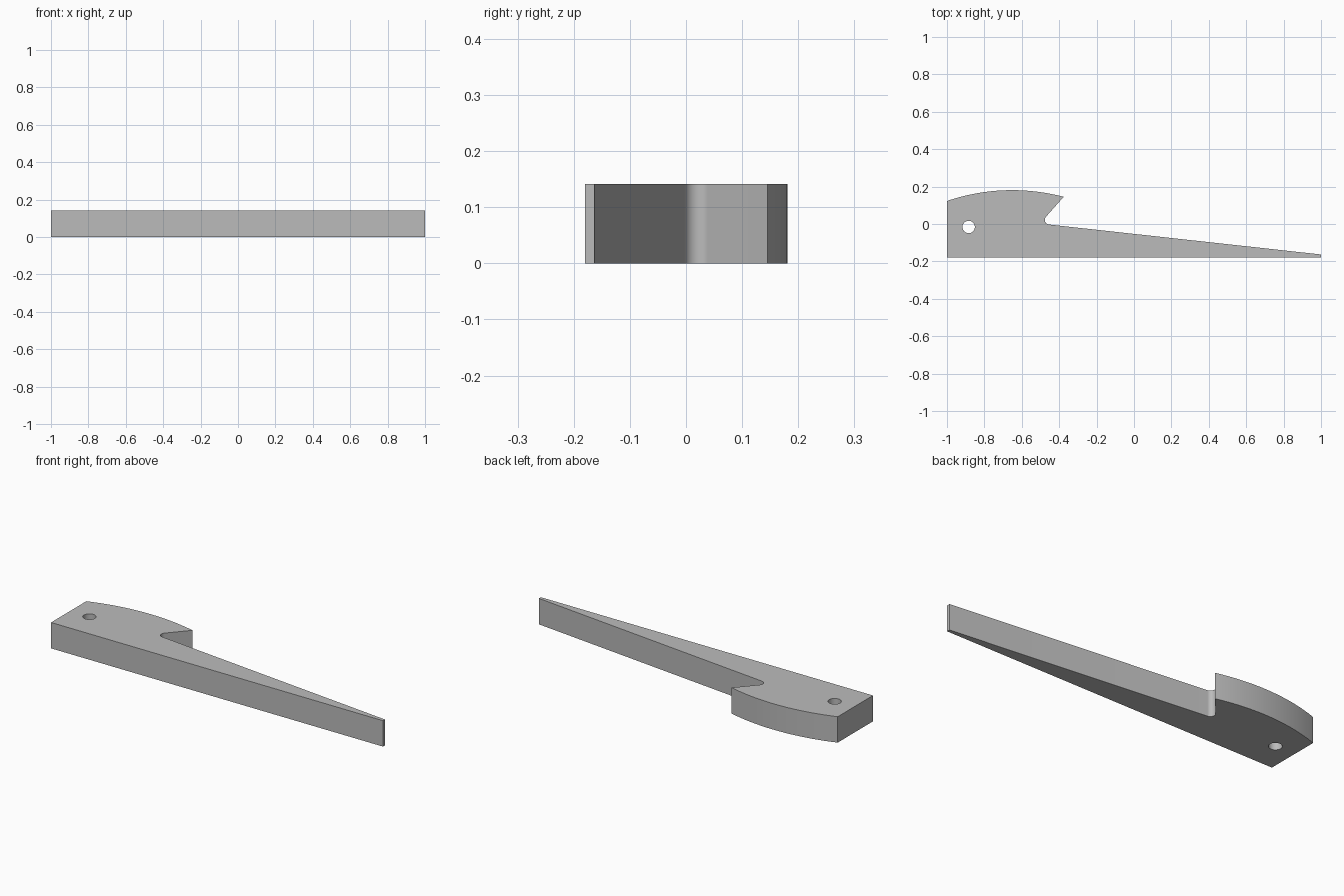
import bpy, bmesh
from math import sin, cos, radians, atan2, degrees, pi

THICK = 0.141

default = bpy.data.objects.get("Cube")
if default:
    bpy.data.objects.remove(default, do_unlink=True)

grey = bpy.data.materials.new("plain grey")
grey.use_nodes = True
colour = (0.5, 0.5, 0.5, 1)
grey.diffuse_color = colour
grey.node_tree.nodes["Principled BSDF"].inputs["Base Color"].default_value = colour


def arc(cx, cy, r, start, end, steps):
    """Points on a circle arc, angles in degrees."""
    angles = [radians(start + (end - start) * i / steps) for i in range(steps + 1)]
    return [(cx + r * cos(a), cy + r * sin(a)) for a in angles]


def prism(name, outline, z0, z1):
    """Extrude a counter-clockwise outline upwards."""
    bm = bmesh.new()
    base = bm.faces.new([bm.verts.new((x, y, z0)) for x, y in outline])
    top = bmesh.ops.extrude_face_region(bm, geom=[base], use_keep_orig=True)
    verts = [g for g in top["geom"] if isinstance(g, bmesh.types.BMVert)]
    bmesh.ops.translate(bm, verts=verts, vec=(0, 0, z1 - z0))
    bmesh.ops.recalc_face_normals(bm, faces=bm.faces)
    mesh = bpy.data.meshes.new(name)
    bm.to_mesh(mesh)
    bm.free()
    mesh.materials.append(grey)
    obj = bpy.data.objects.new(name, mesh)
    bpy.context.collection.objects.link(obj)
    return obj


# Tapered arm, rounded notch and curved head in one outline
cx, r = -0.651, 1.079
cy = 0.181 - r
right_angle = degrees(atan2(0.145 - cy, -0.376 - cx))
left_angle = degrees(atan2(0.122 - cy, -1 - cx))
outline = [(-1, -0.18), (1, -0.18), (1, -0.163)]
outline += arc(-0.452, 0.022, 0.025, 264, 138, 14)
outline += arc(cx, cy, r, right_angle, left_angle, 28)
outline[-1] = (-1, outline[-1][1])
wedge = prism("wedge_body", outline, 0, THICK)

# Round through-hole in the head
cutter = prism("hole_cutter", arc(-0.884, -0.016, 0.033, 0, 351, 39), -0.1, THICK + 0.1)
cutter.hide_render = True
cut = wedge.modifiers.new("hole", 'BOOLEAN')
cut.object = cutter
cut.operation = 'DIFFERENCE'
cut.solver = 'EXACT'

bpy.ops.object.select_all(action='DESELECT')
wedge.select_set(True)
bpy.context.view_layer.objects.active = wedge
bpy.ops.object.modifier_apply(modifier=cut.name)
bpy.data.objects.remove(cutter, do_unlink=True)
bpy.ops.object.shade_smooth_by_angle(angle=radians(30))
